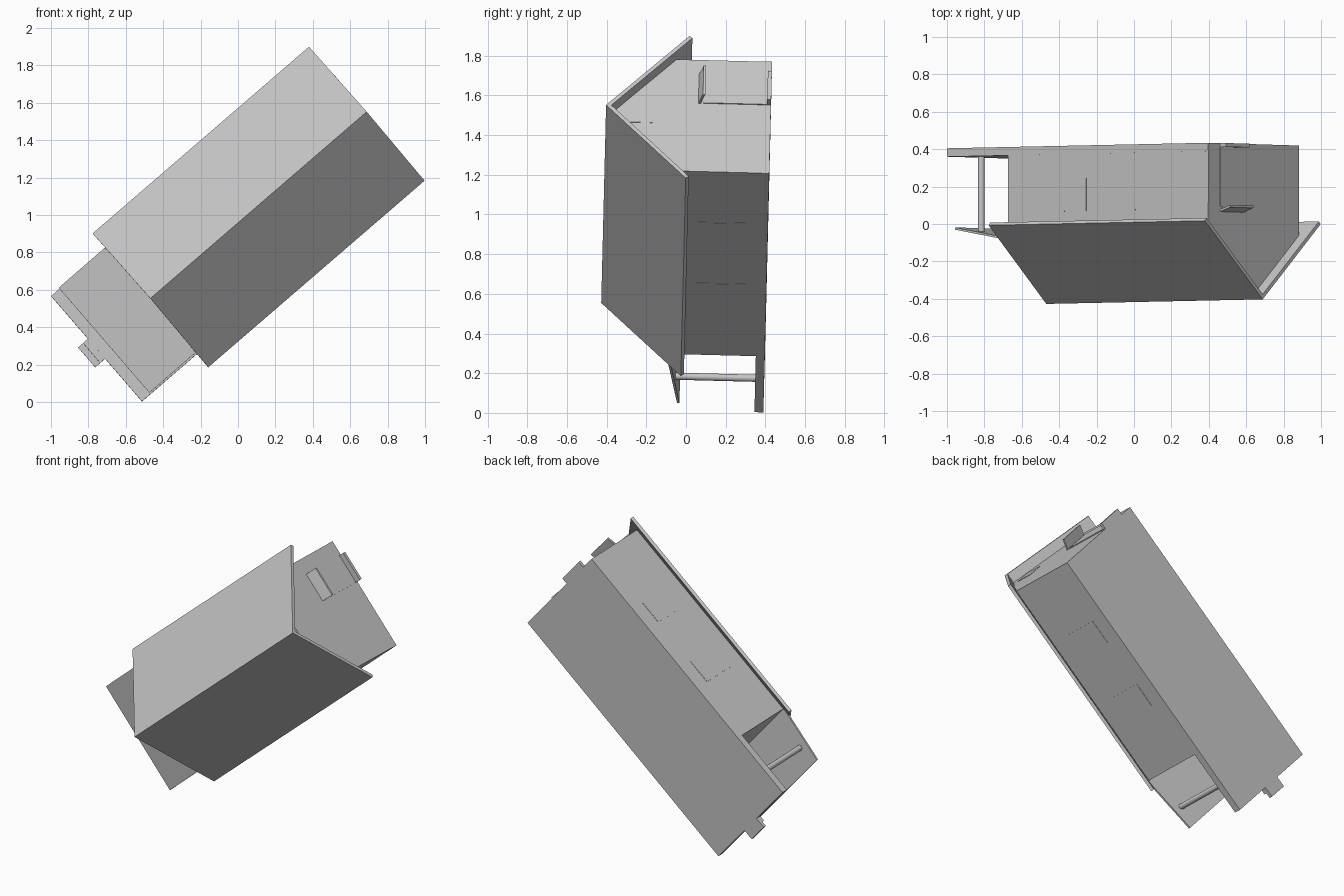
import bpy, bmesh
from mathutils import Vector, Matrix

cube = bpy.data.objects.get("Cube")
if cube:
    bpy.data.objects.remove(cube)

# One plain grey for the whole house
grey = bpy.data.materials.new("plain_grey")
grey.use_nodes = True
color = (0.57, 0.57, 0.57, 1)
grey.diffuse_color = color
grey.node_tree.nodes["Principled BSDF"].inputs["Base Color"].default_value = color

# House frame: local x runs along the ridge, y across, z from floor to ridge
along = Vector((0.757, 0.016, 0.653)).normalized()
across = Vector((-0.655, 0.02, 0.755))
across = (across - along * across.dot(along)).normalized()
up = along.cross(across)
frame = Matrix((along, across, up)).transposed().to_4x4()
frame.translation = (0.026, -0.001, 0.97)


def finish(name, bm):
    bmesh.ops.recalc_face_normals(bm, faces=bm.faces)
    mesh = bpy.data.meshes.new(name)
    bm.to_mesh(mesh)
    bm.free()
    mesh.materials.append(grey)
    obj = bpy.data.objects.new(name, mesh)
    bpy.context.collection.objects.link(obj)
    obj.matrix_world = frame
    return obj


def prism(name, profile, place, start, end):
    """Extrude a flat profile; place(a, b, t) gives the local point."""
    bm = bmesh.new()
    face = bm.faces.new([bm.verts.new(place(a, b, start)) for a, b in profile])
    move = Vector(place(0, 0, end)) - Vector(place(0, 0, start))
    new = bmesh.ops.extrude_face_region(bm, geom=[face])["geom"]
    verts = [v for v in new if isinstance(v, bmesh.types.BMVert)]
    bmesh.ops.translate(bm, verts=verts, vec=move)
    return finish(name, bm)


def lengthwise(a, b, t):
    return (t, a, b)


def crosswise(a, b, t):
    return (a, t, b)


def box(name, x0, x1, y0, y1, z0, z1):
    return prism(name, [(x0, y0), (x1, y0), (x1, y1), (x0, y1)],
                 lambda a, b, t: (a, b, t), z0, z1)


HALF = 0.371       # half width of the walls
BASE = -0.415      # underside of the floor
DECK = -0.37       # top of the floor
FRONT, BACK = -0.603, 0.81
EAVE, RIDGE = 0.473, 0.416

# Floor and gabled walls
box("floor", -1.034, BACK, -HALF - 0.001, HALF + 0.001, BASE, DECK)
prism("walls", [(-HALF, DECK), (HALF, DECK), (HALF, 0.066),
                (0, 0.39), (-HALF, 0.066)], lengthwise, FRONT, BACK)

# Thin gable roof with overhangs
prism("roof", [(-EAVE, 0.005), (0, RIDGE), (EAVE, 0.005),
               (EAVE - 0.013, -0.01), (0, RIDGE - 0.027),
               (-EAVE + 0.013, -0.01)], lengthwise, -0.653, 0.875)

# Sloping porch roof
prism("porch_roof", [(-0.98, 0.021), (FRONT, 0.083), (FRONT, 0.071),
                     (-0.98, 0.009)], crosswise, -HALF, HALF)

# Porch posts and side windows on both sides
for side, s in (("right", -1), ("left", 1)):
    bm = bmesh.new()
    bottom, top = DECK - 0.005, 0.035
    bmesh.ops.create_cone(bm, cap_ends=True, segments=16, radius1=0.018,
                          radius2=0.018, depth=top - bottom,
                          matrix=Matrix.Translation((-0.85, s * 0.305, (top + bottom) / 2)))
    post = finish(side + "_porch_post", bm)
    for poly in post.data.polygons:
        poly.use_smooth = len(poly.vertices) == 4
    for place, x in (("front", -0.21), ("back", 0.26)):
        y0, y1 = sorted((s * (HALF - 0.01), s * (HALF + 0.002)))
        box(f"{side}_{place}_window", x, x + 0.16, y0, y1, -0.31, -0.065)

# Two porch steps
for name, reach, top in (("lower_step", 0.07, -0.393), ("upper_step", 0.035, -0.375)):
    box("porch_" + name, -1.034 - reach, -1.03, -0.07, 0.07, BASE, top)

# Front door and attic panels
box("front_door", FRONT - 0.003, FRONT + 0.01, -0.09, 0.09, DECK, -0.07)
box("back_attic_panel", BACK - 0.01, BACK + 0.002, -0.055, 0.055, 0.18, 0.3)
box("front_attic_panel", FRONT - 0.002, FRONT + 0.01, -0.055, 0.055, 0.18, 0.3)

# Back door with canopy and step
box("back_door", BACK - 0.01, BACK + 0.005, 0.083, 0.275, -0.395, -0.075)
prism("back_canopy", [(BACK - 0.005, -0.047), (0.88, -0.071),
                      (0.88, -0.083), (BACK - 0.005, -0.059)],
      crosswise, 0.083, 0.275)
box("back_step", BACK - 0.005, 0.852, 0.083, 0.275, BASE, -0.395)
